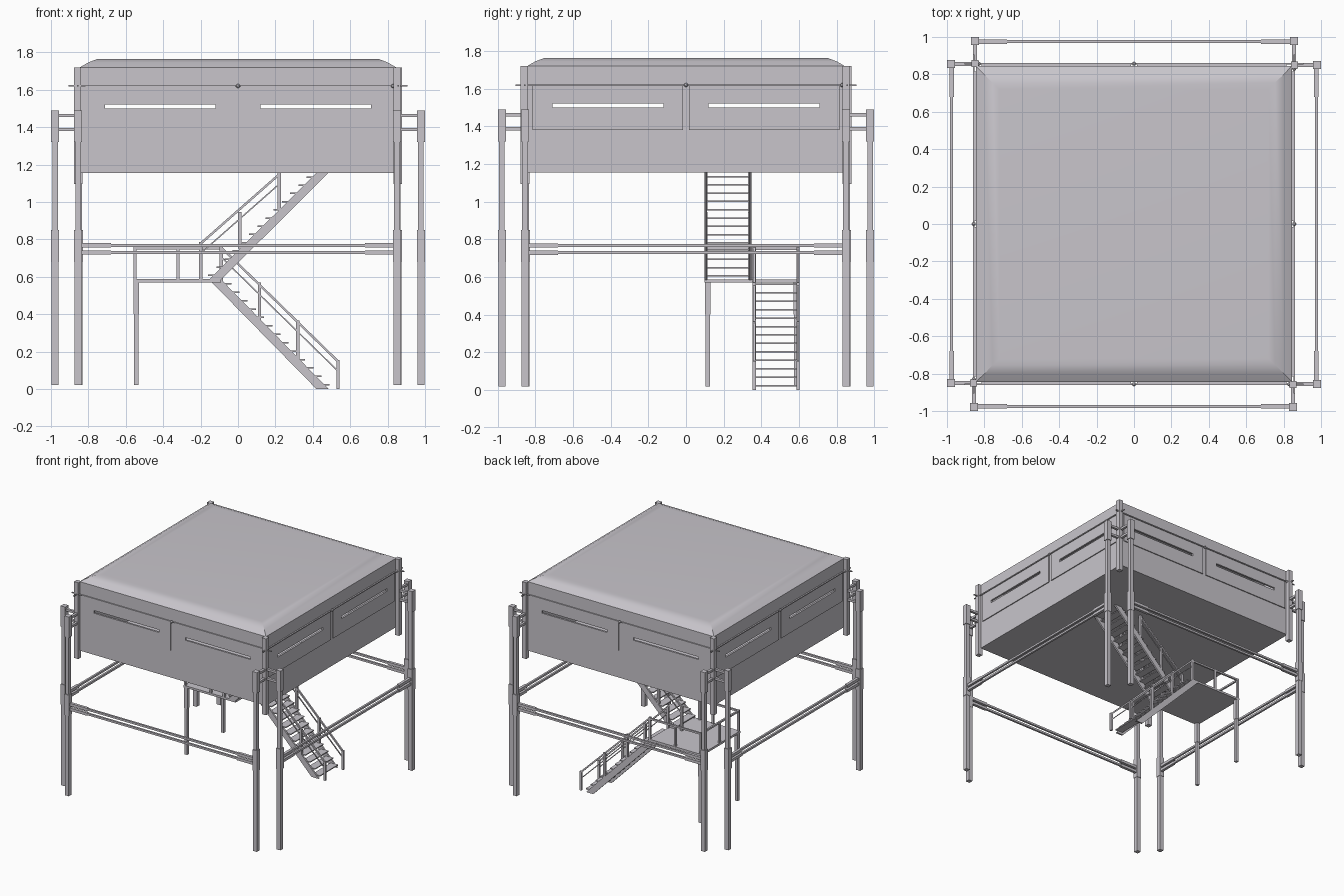
import bpy, bmesh, math
from mathutils import Vector, Matrix

old = bpy.data.objects.get("Cube")
if old:
    bpy.data.objects.remove(old)

grey = bpy.data.materials.new("pale_grey")
grey.use_nodes = True
COL = (0.58, 0.56, 0.60, 1)
grey.diffuse_color = COL
grey.node_tree.nodes["Principled BSDF"].inputs["Base Color"].default_value = COL


def finish(name, bm):
    bmesh.ops.recalc_face_normals(bm, faces=bm.faces)
    mesh = bpy.data.meshes.new(name)
    bm.to_mesh(mesh)
    bm.free()
    mesh.materials.append(grey)
    ob = bpy.data.objects.new(name, mesh)
    bpy.context.collection.objects.link(ob)
    return ob


def box(bm, x0, x1, y0, y1, z0, z1):
    size = Matrix.Diagonal((x1 - x0, y1 - y0, z1 - z0, 1))
    mid = Matrix.Translation(((x0 + x1) / 2, (y0 + y1) / 2, (z0 + z1) / 2))
    bmesh.ops.create_cube(bm, size=1, matrix=mid @ size)


def post(bm, x, y, z0, z1, w):
    box(bm, x - w / 2, x + w / 2, y - w / 2, y + w / 2, z0, z1)


def bar(bm, a, b, w):
    """Square bar between two points."""
    a, b = Vector(a), Vector(b)
    d = b - a
    rot = d.to_track_quat('Z', 'Y').to_matrix().to_4x4()
    m = Matrix.Translation((a + b) / 2) @ rot @ Matrix.Diagonal((w, w, d.length, 1))
    bmesh.ops.create_cube(bm, size=1, matrix=m)


def four_sides(bm):
    """Repeat what has been built so far around the vertical axis."""
    src = bm.verts[:] + bm.edges[:] + bm.faces[:]
    for k in (1, 2, 3):
        new = bmesh.ops.duplicate(bm, geom=src)["geom"]
        verts = [g for g in new if isinstance(g, bmesh.types.BMVert)]
        bmesh.ops.rotate(bm, verts=verts, cent=(0, 0, 0),
                         matrix=Matrix.Rotation(k * math.pi / 2, 3, 'Z'))


# Slot cutters running right through the cabin
cutters = []
for s in (-1, 1):
    lo, hi = sorted((s * 0.12, s * 0.71))
    for across in (False, True):
        bm = bmesh.new()
        if across:
            box(bm, -1, 1, lo, hi, 1.5, 1.522)
        else:
            box(bm, lo, hi, -1, 1, 1.5, 1.522)
        cut = finish("slot_cutter", bm)
        cut.hide_render = True
        cut.hide_set(True)
        cut.display_type = 'WIRE'
        cutters.append(cut)


def cut_slots(ob):
    for c in cutters:
        m = ob.modifiers.new("slot", 'BOOLEAN')
        m.operation, m.object, m.solver = 'DIFFERENCE', c, 'EXACT'


# Cabin shell with a softly sloped roof
bm = bmesh.new()
rings = []
for r, z in ((0.845, 1.155), (0.845, 1.72), (0.8, 1.746), (0.755, 1.763), (0.72, 1.765)):
    rings.append([bm.verts.new((sx * r, sy * r, z))
                  for sx, sy in ((-1, -1), (1, -1), (1, 1), (-1, 1))])
for a, b in zip(rings, rings[1:]):
    for i in range(4):
        j = (i + 1) % 4
        bm.faces.new((a[i], a[j], b[j], b[i]))
bm.faces.new(rings[0])
bm.faces.new(rings[-1])
cabin = finish("cabin", bm)
bpy.context.view_layer.objects.active = cabin
cabin.select_set(True)
bpy.ops.object.shade_smooth_by_angle(angle=math.radians(28))
cabin.select_set(False)
shell = cabin.modifiers.new("shell", 'SOLIDIFY')
shell.thickness, shell.offset = 0.012, -1
cut_slots(cabin)

# Slotted wall flaps, two on each side
bm = bmesh.new()
for lo, hi in ((-0.815, -0.015), (0.015, 0.815)):
    box(bm, lo, hi, -0.853, -0.8451, 1.38, 1.62)
four_sides(bm)
cut_slots(finish("wall_flaps", bm))

# Hinge rods above the flaps
bm = bmesh.new()
bar(bm, (-0.905, -0.857, 1.62), (0.905, -0.857, 1.62), 0.008)
for x in (0, 0.83):
    bmesh.ops.create_icosphere(bm, subdivisions=2, radius=0.011,
                               matrix=Matrix.Translation((x, -0.857, 1.62)))
four_sides(bm)
finish("hinge_rods", bm)

# Short corner posts and the brackets to the outer legs
bm = bmesh.new()
post(bm, 0.859, 0.85, 1.095, 1.72, 0.038)
for z in (1.387, 1.462):
    box(bm, 0.86, 0.975, 0.84, 0.86, z - 0.009, z + 0.009)
    box(bm, 0.845, 0.865, 0.86, 0.975, z - 0.009, z + 0.009)
four_sides(bm)
finish("corner_posts", bm)

# Outer legs: pole, upper pole and two sleeves
bm = bmesh.new()
for x, y in ((0.855, 0.978), (0.978, 0.85)):
    post(bm, x, y, 0.02, 0.7, 0.036)
    post(bm, x, y, 0.7, 1.45, 0.03)
    post(bm, x, y, 0.68, 0.85, 0.042)
    post(bm, x, y, 1.32, 1.49, 0.042)
four_sides(bm)
finish("outer_legs", bm)

# Paired tie beams with end sleeves
bm = bmesh.new()
for z in (0.73, 0.768):
    bar(bm, (-0.85, -0.975, z), (0.85, -0.975, z), 0.016)
    for s in (-1, 1):
        bar(bm, (s * 0.85, -0.975, z), (s * 0.68, -0.975, z), 0.023)
four_sides(bm)
finish("tie_beams", bm)


# Stairs: two sloping stringers, treads and handrails
def flight(name, y0, y1, za, zb, rail_posts):
    """Runs from x = -0.12 at height za to x = 0.45 at height zb."""
    bm = bmesh.new()
    for y in (y0, y1 - 0.014):
        pts = ((-0.155, za), (-0.09, za), (0.484, zb), (0.419, zb))
        face = bm.faces.new([bm.verts.new((x, y, z)) for x, z in pts])
        ext = bmesh.ops.extrude_face_region(bm, geom=[face])["geom"]
        bmesh.ops.translate(bm, vec=(0, 0.014, 0),
                            verts=[g for g in ext if isinstance(g, bmesh.types.BMVert)])
    steps = 13
    up = zb > za
    for i in range(steps):
        t = (i + 0.5) / steps
        x, z = -0.12 + t * 0.57, za + t * (zb - za)
        x += -0.03 if up else 0.03
        box(bm, x - 0.032, x + 0.032, y0 + 0.006, y1 - 0.006, z - 0.004, z + 0.004)
    for y in (y0 + 0.009, y1 - 0.009):
        for x, z0, z1 in rail_posts:
            post(bm, x, y, z0, z1, 0.018)
        (xa, _, a), (xb, _, b) = rail_posts[0], rail_posts[-1]
        bar(bm, (xa, y, a - 0.008), (xb, y, b - 0.008), 0.012)
        bar(bm, (xa, y, a - 0.06), (xb, y, b - 0.06), 0.007)
    finish(name, bm)


flight("upper_stairs", 0.097, 0.348, 0.585, 1.155,
       [(-0.2, 0.58, 0.785), (0.01, 0.75, 0.945), (0.22, 0.96, 1.155)])
flight("lower_stairs", 0.353, 0.604, 0.585, 0.0,
       [(-0.09, 0.575, 0.765), (0.115, 0.37, 0.57), (0.32, 0.16, 0.365), (0.535, 0.0, 0.155)])

# Landing with legs
bm = bmesh.new()
box(bm, -0.56, -0.09, 0.097, 0.604, 0.57, 0.587)
for y in (0.115, 0.587):
    post(bm, -0.545, y, 0.02, 0.42, 0.024)
    post(bm, -0.545, y, 0.4, 0.57, 0.03)
finish("landing", bm)

# Landing guard rail
bm = bmesh.new()
path = [(-0.2, 0.106), (-0.32, 0.106), (-0.551, 0.106), (-0.551, 0.355),
        (-0.551, 0.595), (-0.32, 0.595), (-0.09, 0.595)]
for x, y in path:
    post(bm, x, y, 0.58, 0.76, 0.016)
for (xa, ya), (xb, yb) in zip(path, path[1:]):
    bar(bm, (xa, ya, 0.752), (xb, yb, 0.752), 0.014)
finish("landing_rail", bm)
